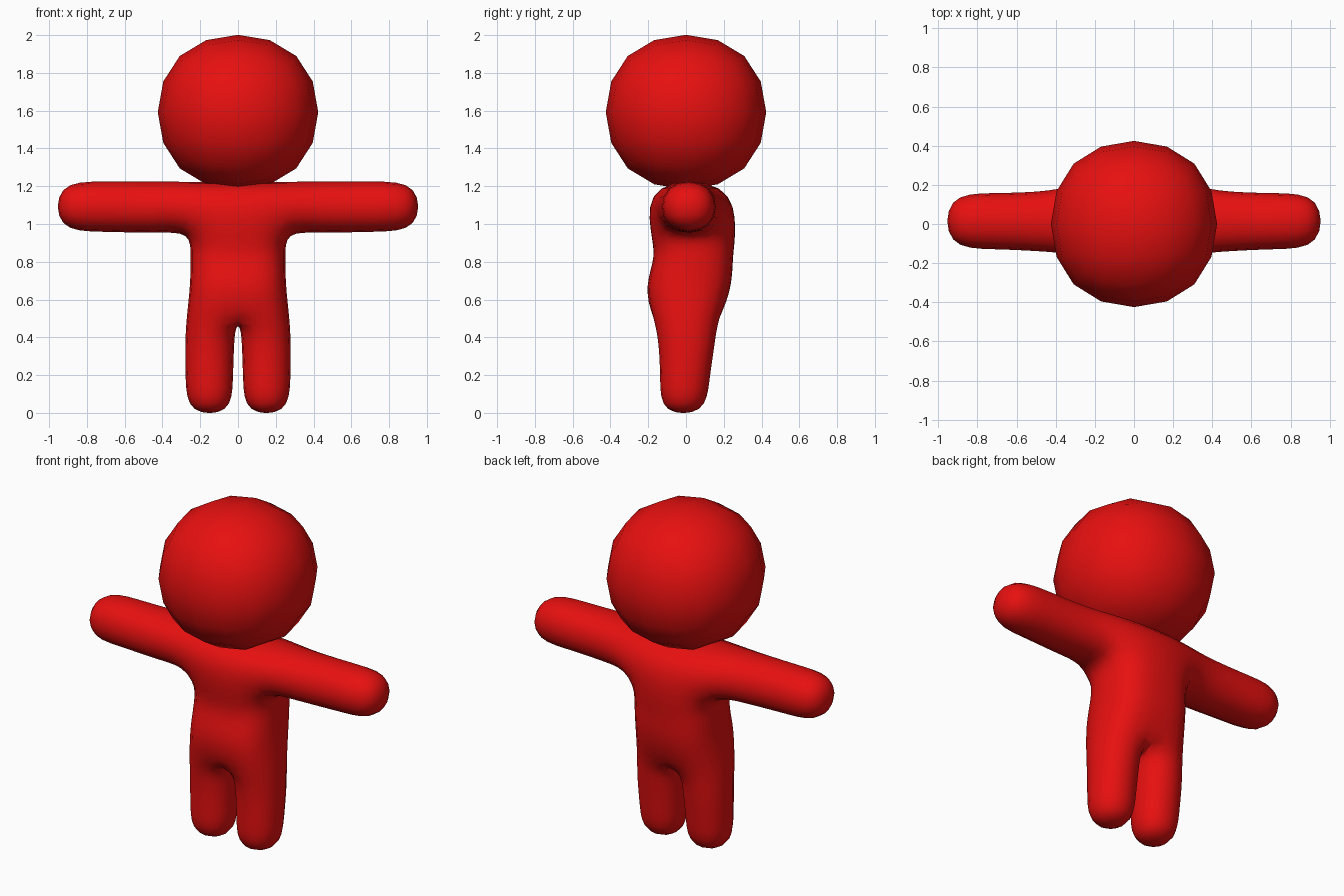
import bpy, bmesh

if "Cube" in bpy.data.objects:
    bpy.data.objects.remove(bpy.data.objects["Cube"])

red = bpy.data.materials.new("red")
red.diffuse_color = (0.8, 0.005, 0.005, 1)
red.use_nodes = True
red.node_tree.nodes["Principled BSDF"].inputs["Base Color"].default_value = red.diffuse_color


def finish(name, bm):
    """Turn a cage into a smooth, subdivided red object."""
    bmesh.ops.recalc_face_normals(bm, faces=bm.faces)
    for f in bm.faces:
        f.smooth = True
    mesh = bpy.data.meshes.new(name)
    bm.to_mesh(mesh)
    bm.free()
    mesh.materials.append(red)
    ob = bpy.data.objects.new(name, mesh)
    bpy.context.collection.objects.link(ob)
    mod = ob.modifiers.new("round", 'SUBSURF')
    mod.levels = mod.render_levels = 2
    return ob


# Head: a cube rounded into a ball
bm = bmesh.new()
bmesh.ops.create_cube(bm, size=2)
bmesh.ops.scale(bm, vec=(0.506, 0.506, 0.488), verts=bm.verts)
bmesh.ops.translate(bm, vec=(0, 0, 1.592), verts=bm.verts)
finish("head", bm)

# Body: one cage for torso, legs and arms
bm = bmesh.new()


def bridge(a, b):
    for i in range(len(a)):
        j = (i + 1) % len(a)
        bm.faces.new((a[i], a[j], b[j], b[i]))


def tube(start, rings):
    """Continue a limb from a ring of vertices through more rings, then cap it."""
    for pts in rings:
        ring = [bm.verts.new(p) for p in pts]
        bridge(start, ring)
        start = ring
    bm.faces.new(start)


# Torso rings: z, half width, front y, back y, depth share at the sides
torso = [(0.50, 0.285, -0.190, 0.19, 0.92),
         (0.68, 0.262, -0.222, 0.25, 0.95),
         (0.83, 0.262, -0.160, 0.25, 0.95),
         (0.95, 0.260, -0.200, 0.28, 0.85),
         (1.235, 0.260, -0.220, 0.26, 0.85)]
rings = []
for z, w, f, b, k in torso:
    rings.append([bm.verts.new(p) for p in (
        (-w, f * k, z), (0, f, z), (w, f * k, z),
        (w, b * k, z), (0, b, z), (-w, b * k, z))])
for n, (lo, hi) in enumerate(zip(rings, rings[1:])):
    for i in range(6):
        if n == 3 and i in (2, 5):      # openings for the arms
            continue
        j = (i + 1) % 6
        bm.faces.new((lo[i], lo[j], hi[j], hi[i]))
top = rings[-1]
bm.faces.new((top[0], top[1], top[4], top[5]))
bm.faces.new((top[1], top[2], top[3], top[4]))

# Leg rings: z, inner x, outer x, front y, back y
legs = [(0.36, 0.010, 0.292, -0.155, 0.165),
        (0.18, 0.015, 0.290, -0.148, 0.135),
        (-0.017, 0.025, 0.276, -0.145, 0.115)]
# Arm rings: x, front y, back y, bottom z, top z
arms = [(0.42, -0.155, 0.178, 0.938, 1.237),
        (0.715, -0.140, 0.170, 0.948, 1.237),
        (0.975, -0.138, 0.168, 0.950, 1.235)]
hip, low, high = rings[0], rings[3], rings[4]
for s, outer_f, outer_b in ((1, 2, 3), (-1, 0, 5)):
    tube([hip[1], hip[outer_f], hip[outer_b], hip[4]],
         [[(s * i, f, z), (s * o, f, z), (s * o, b, z), (s * i, b, z)]
          for z, i, o, f, b in legs])
    tube([low[outer_f], low[outer_b], high[outer_b], high[outer_f]],
         [[(s * x, f, z0), (s * x, b, z0), (s * x, b, z1), (s * x, f, z1)]
          for x, f, b, z0, z1 in arms])
finish("body", bm)
